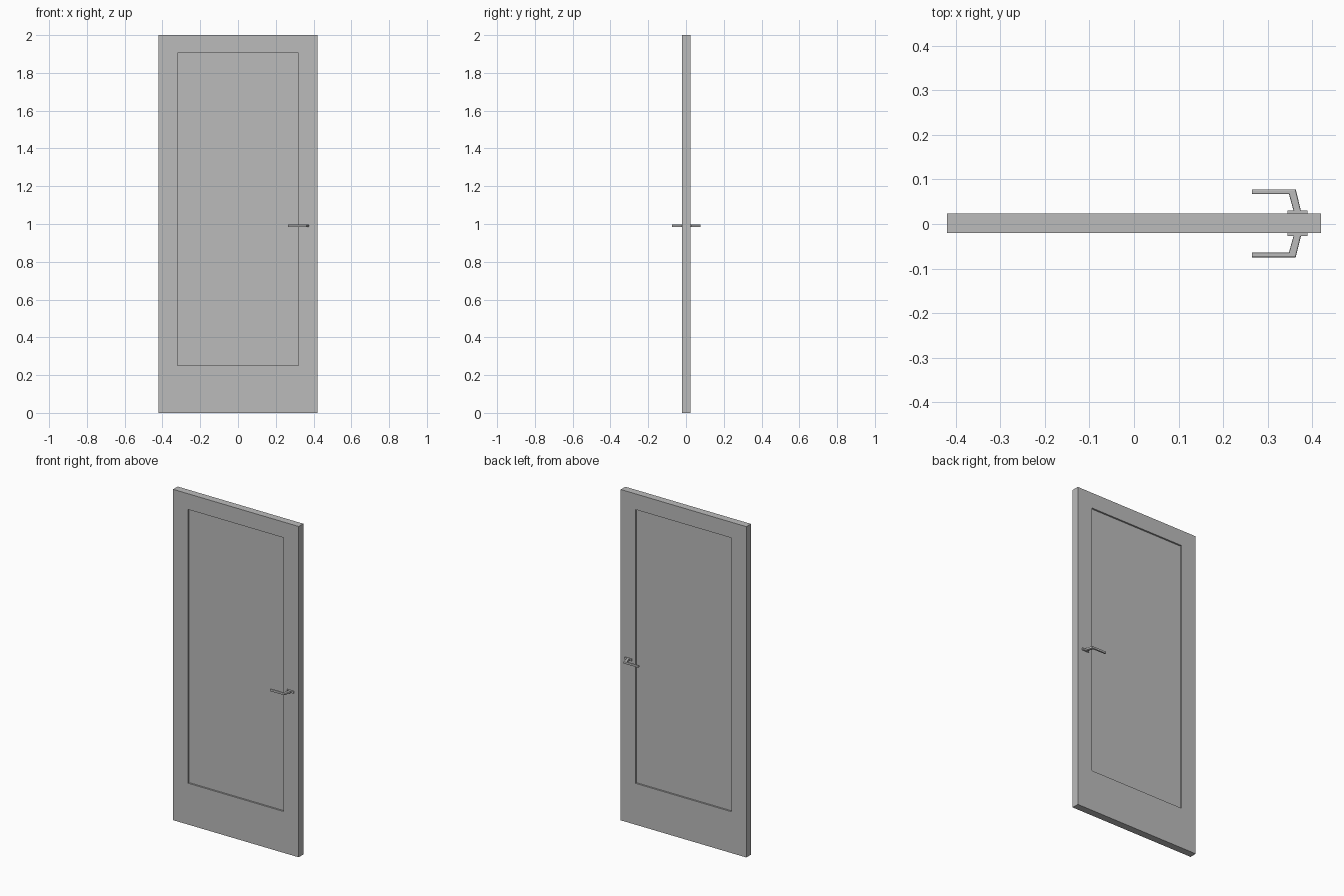
import bpy
import bmesh
from mathutils import Vector

cube = bpy.data.objects.get("Cube")
if cube:
    bpy.data.objects.remove(cube, do_unlink=True)

grey = bpy.data.materials.new("plain grey")
grey.use_nodes = True
colour = (0.5, 0.5, 0.5, 1)
grey.diffuse_color = colour
grey.node_tree.nodes["Principled BSDF"].inputs["Base Color"].default_value = colour

MID_Y = 0.0015        # centre plane of the door
HALF = 0.022          # half the door thickness
HANDLE_Z = 0.99


def finish(name, bm):
    bmesh.ops.recalc_face_normals(bm, faces=bm.faces[:])
    mesh = bpy.data.meshes.new(name)
    bm.to_mesh(mesh)
    bm.free()
    mesh.materials.append(grey)
    obj = bpy.data.objects.new(name, mesh)
    bpy.context.collection.objects.link(obj)
    return obj


def box(bm, low, high):
    made = bmesh.ops.create_cube(bm, size=1)["verts"]
    low, high = Vector(low), Vector(high)
    for v in made:
        v.co = (low + high) / 2 + v.co * (high - low)


# Door frame and recessed panel: rings of a rectangle joined front to back
def ring(bm, x, bottom, top, y):
    return [bm.verts.new(p) for p in ((-x, y, bottom), (x, y, bottom), (x, y, top), (-x, y, top))]


bm = bmesh.new()
RECESS = 0.01
outer, inner = (0.42, 0, 2), (0.32, 0.25, 1.905)
rings = [ring(bm, *shape, MID_Y + y) for shape, y in (
    (inner, RECESS - HALF), (inner, -HALF), (outer, -HALF),
    (outer, HALF), (inner, HALF), (inner, HALF - RECESS))]
for a, b in zip(rings, rings[1:]):
    for i in range(4):
        j = (i + 1) % 4
        bm.faces.new((a[i], a[j], b[j], b[i]))
bm.faces.new(rings[0])
bm.faces.new(rings[-1])
finish("door_leaf", bm)

# Lever outline seen from above, measured outward from the centre plane
outline = [(0.265, 0.0655), (0.348, 0.0655), (0.36, HALF), (0.3765, HALF),
           (0.363, 0.0765), (0.265, 0.0765)]

for name, side in (("front", -1), ("back", 1)):
    bm = bmesh.new()
    base = bm.faces.new([bm.verts.new((x, MID_Y + side * d, HANDLE_Z - 0.0065)) for x, d in outline])
    up = bmesh.ops.extrude_face_region(bm, geom=[base])["geom"]
    for v in up:
        if isinstance(v, bmesh.types.BMVert):
            v.co.z += 0.013
    # Soften the long edges of the bar
    long_edges = [e for e in bm.edges if abs(e.verts[0].co.z - e.verts[1].co.z) < 0.001
                  and abs(e.verts[0].co.x - e.verts[1].co.x) > 0.001
                  and min(abs(v.co.y - MID_Y) for v in e.verts) > HALF - 0.001
                  and max(abs(v.co.y - MID_Y) for v in e.verts) > HALF + 0.001]
    bmesh.ops.bevel(bm, geom=long_edges, offset=0.003, segments=2, affect='EDGES', profile=0.5)
    finish(name + "_lever", bm)

    # Slim mounting plate
    bm = bmesh.new()
    ys = sorted((MID_Y + side * (HALF - 0.002), MID_Y + side * (HALF + 0.0065)))
    box(bm, (0.345, ys[0], HANDLE_Z - 0.0065), (0.39, ys[1], HANDLE_Z + 0.0065))
    finish(name + "_plate", bm)
